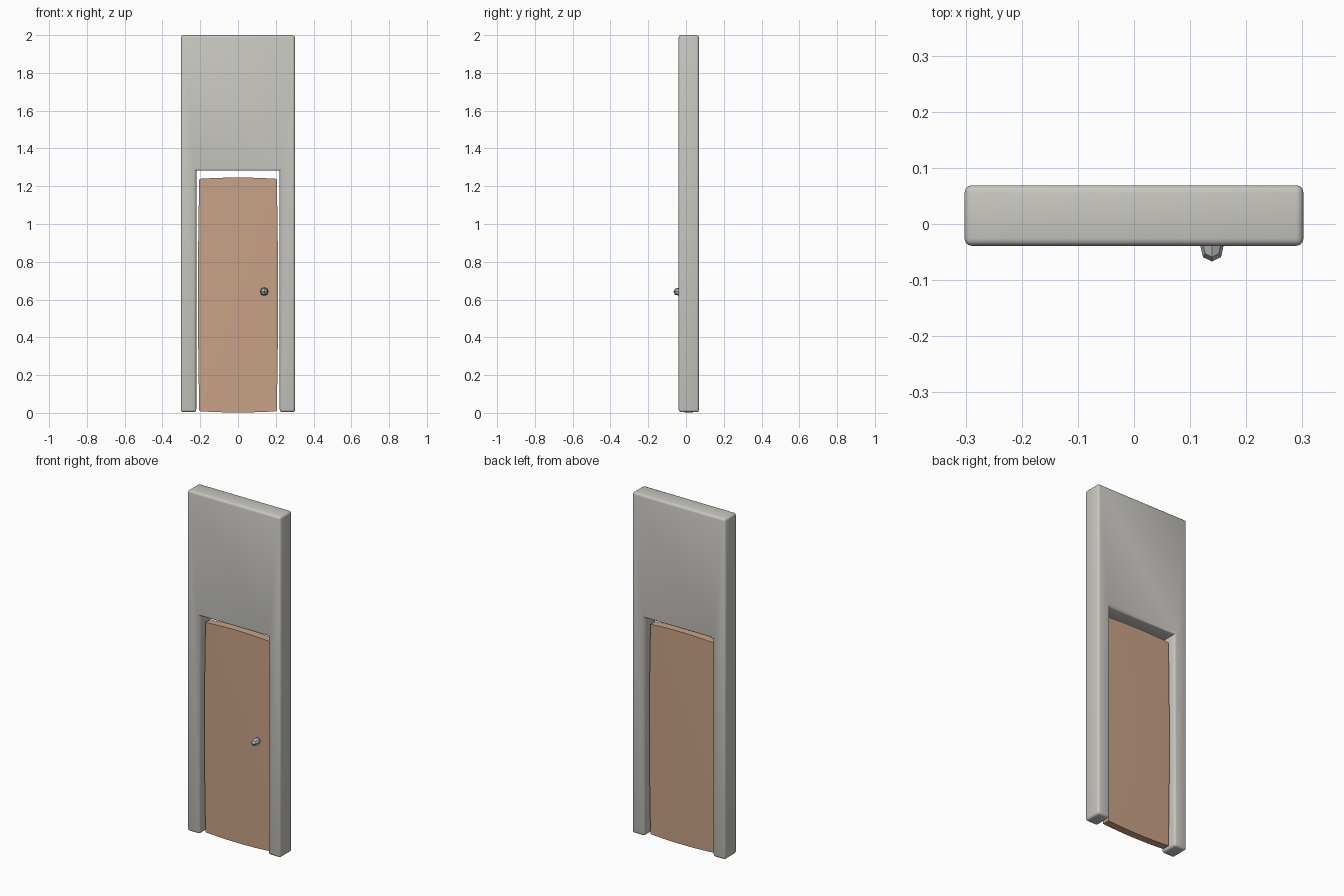
import bpy, bmesh, math

if "Cube" in bpy.data.objects:
    bpy.data.objects.remove(bpy.data.objects["Cube"])

def material(name, rgb):
    m = bpy.data.materials.new(name)
    m.diffuse_color = (*rgb, 1)
    m.use_nodes = True
    m.node_tree.nodes["Principled BSDF"].inputs["Base Color"].default_value = m.diffuse_color
    return m

STONE = material("pale stone", (0.58, 0.57, 0.53))
WOOD = material("tan wood", (0.58, 0.36, 0.24))
METAL = material("grey metal", (0.50, 0.54, 0.52))

def finish(name, bm, mat, smooth_angle=None):
    bmesh.ops.recalc_face_normals(bm, faces=bm.faces[:])
    me = bpy.data.meshes.new(name)
    bm.to_mesh(me)
    bm.free()
    ob = bpy.data.objects.new(name, me)
    bpy.context.collection.objects.link(ob)
    me.materials.append(mat)
    if smooth_angle:
        bpy.ops.object.select_all(action='DESELECT')
        ob.select_set(True)
        bpy.context.view_layer.objects.active = ob
        bpy.ops.object.shade_smooth_by_angle(angle=math.radians(smooth_angle))
    return ob

# Frame: upside-down U profile with rounded outer edges
Y0, Y1 = -0.039, 0.069
Z0, ZO, XO, XI = 0.004, 1.282, 0.302, 0.221
profile = [(-XO, Z0), (-XI, Z0), (-XI, ZO), (XI, ZO),
           (XI, Z0), (XO, Z0), (XO, 2.0), (-XO, 2.0)]
bm = bmesh.new()
front = bm.faces.new([bm.verts.new((x, Y0, z)) for x, z in profile])
ext = bmesh.ops.extrude_face_region(bm, geom=[front], use_keep_orig=True)
bmesh.ops.translate(bm, vec=(0, Y1 - Y0, 0),
                    verts=[g for g in ext["geom"] if isinstance(g, bmesh.types.BMVert)])
bmesh.ops.recalc_face_normals(bm, faces=bm.faces[:])
inner = lambda e: all(abs(abs(v.co.x) - XI) < 1e-4 and abs(v.co.z - ZO) < 1e-4
                      for v in e.verts) and abs(e.verts[0].co.x - e.verts[1].co.x) < 1e-4
bmesh.ops.bevel(bm, geom=[e for e in bm.edges if not inner(e)], offset=0.013,
                segments=3, profile=0.5, affect='EDGES', clamp_overlap=True)
finish("door_frame", bm, STONE, 40)

# Door: slab whose edges bow out slightly
HX, HY, HZ, CY, CZ = 0.205, 0.022, 0.615, 0.014, 0.624
bm = bmesh.new()
bmesh.ops.create_cube(bm, size=2)
for axis in (0, 2):
    edges = [e for e in bm.edges
             if abs(e.verts[0].co[axis] - e.verts[1].co[axis]) > 1]
    bmesh.ops.subdivide_edges(bm, edges=edges, cuts=7, use_grid_fill=True)
for v in bm.verts:
    x, y, z = v.co
    bx, bz = 1 - x * x, 1 - z * z
    v.co = (x * (HX + 0.007 * bz),
            CY + y * (HY + 0.003 * bx * bz),
            CZ + z * (HZ + 0.007 * bx))
finish("door_panel", bm, WOOD, 40)

# Knob: faceted, rounded block
bm = bmesh.new()
bmesh.ops.create_cube(bm, size=2)
for v in bm.verts:
    v.co = (0.139 + v.co.x * 0.0215, -0.035 + v.co.y * 0.032, 0.642 + v.co.z * 0.0215)
knob = finish("door_knob", bm, METAL)
sub = knob.modifiers.new("facets", 'SUBSURF')
sub.levels = sub.render_levels = 1
sub.use_limit_surface = False
